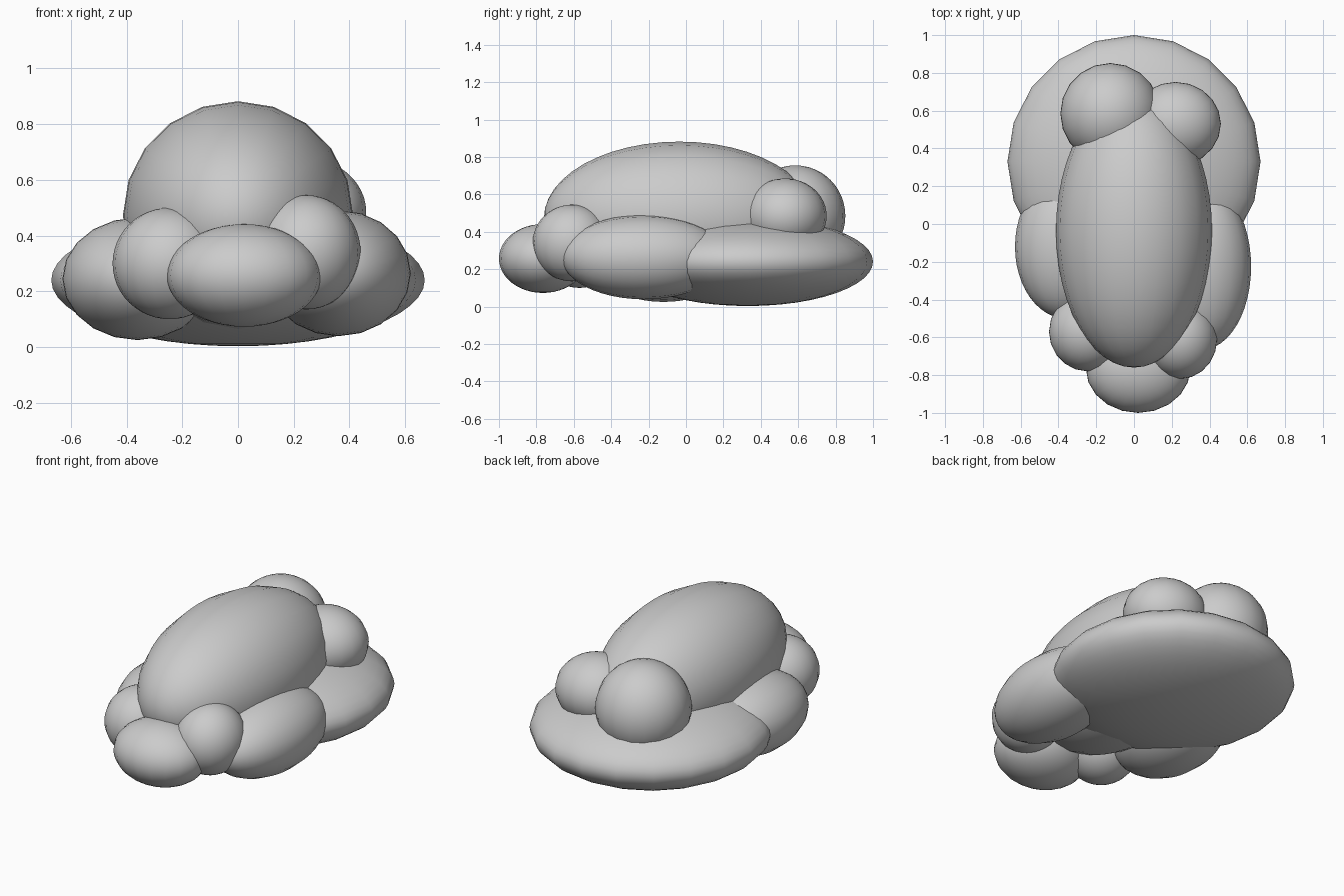
import bpy
from math import pi

if "Cube" in bpy.data.objects:
    bpy.data.objects.remove(bpy.data.objects["Cube"])


def lobe(name, centre, radii, along_y=False):
    """Smooth ellipsoid, 20-sided around its pole axis (z, or y for the main body)."""
    rx, ry, rz = radii
    bpy.ops.mesh.primitive_uv_sphere_add(segments=20, ring_count=24, radius=1, location=centre)
    ob = bpy.context.object
    ob.name = name
    if along_y:
        ob.rotation_euler = (pi / 2, 0, 0)
        ob.scale = (rx, rz, ry)
    else:
        ob.scale = radii
    bpy.ops.object.transform_apply(location=False, rotation=True, scale=True)
    bpy.ops.object.shade_smooth()
    return ob


# flat wide base and the long domed body
lobe("base_slab", (0, 0.33, 0.24), (0.67, 0.67, 0.237))
lobe("main_mound", (0, -0.035, 0.472), (0.413, 0.725, 0.41), along_y=True)

# side lobes
lobe("left_side_lobe", (-0.36, -0.12, 0.245), (0.27, 0.38, 0.22), along_y=True)
lobe("right_side_lobe", (0.36, -0.225, 0.265), (0.26, 0.44, 0.226), along_y=True)

# front lobes
lobe("front_left_lobe", (-0.245, -0.57, 0.30), (0.205, 0.21, 0.2))
lobe("front_right_lobe", (0.245, -0.61, 0.34), (0.195, 0.21, 0.205))
lobe("front_centre_lobe", (0.022, -0.765, 0.257), (0.277, 0.235, 0.184))

# lobes on top at the back
lobe("back_large_lobe", (-0.125, 0.585, 0.485), (0.265, 0.267, 0.27))
lobe("back_small_lobe", (0.22, 0.53, 0.485), (0.24, 0.222, 0.2))
